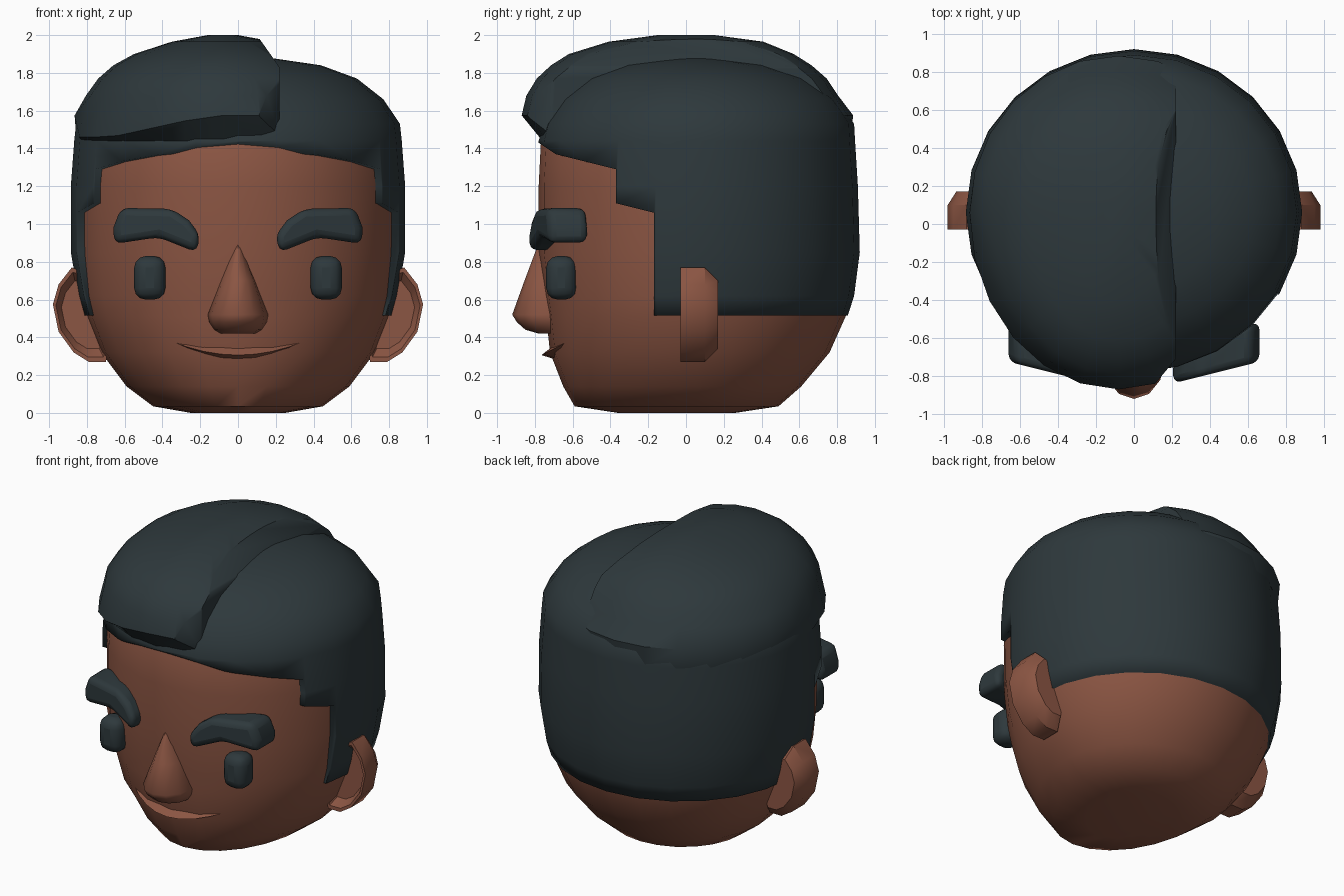
import bpy, bmesh
from math import sin, cos, pi, radians

if "Cube" in bpy.data.objects:
    bpy.data.objects.remove(bpy.data.objects["Cube"])


def material(name, rgb):
    m = bpy.data.materials.new(name)
    m.diffuse_color = (*rgb, 1)
    m.use_nodes = True
    m.node_tree.nodes["Principled BSDF"].inputs["Base Color"].default_value = m.diffuse_color
    return m


SKIN = material("skin", (0.26, 0.092, 0.056))
HAIR = material("dark_hair", (0.027, 0.04, 0.045))


def finish(name, bm, mat, angle=40, bevel=0):
    bmesh.ops.recalc_face_normals(bm, faces=bm.faces)
    me = bpy.data.meshes.new(name)
    bm.to_mesh(me)
    bm.free()
    ob = bpy.data.objects.new(name, me)
    bpy.context.collection.objects.link(ob)
    if mat:
        me.materials.append(mat)
    if bevel:
        b = ob.modifiers.new("bevel", 'BEVEL')
        b.width, b.segments = bevel, 3
    bpy.ops.object.select_all(action='DESELECT')
    bpy.context.view_layer.objects.active = ob
    ob.select_set(True)
    bpy.ops.object.shade_smooth_by_angle(angle=radians(angle))
    return ob


def bridge(rings):
    """Skin a list of equal-length closed rings and cap both ends."""
    bm = bmesh.new()
    vs = [[bm.verts.new(p) for p in r] for r in rings]
    n = len(vs[0])
    for a, b in zip(vs, vs[1:]):
        for i in range(n):
            bm.faces.new((a[i], a[(i + 1) % n], b[(i + 1) % n], b[i]))
    bm.faces.new(vs[0])
    bm.faces.new(vs[-1])
    return bm


def oval(z, hw, front, back, n=24, cx=0.0, cy=0.06):
    """Horizontal ring with separate front and back depths."""
    pts = []
    for i in range(n):
        a = 2 * pi * i / n
        s = sin(a)
        pts.append((cx + hw * cos(a), cy + s * ((back - cy) if s > 0 else (cy - front)), z))
    return pts


# Head
finish("head", bridge([oval(*r) for r in (
    (0.0, .25, -.36, .26), (.035, .45, -.59, .49), (.14, .59, -.65, .61),
    (.32, .725, -.72, .76), (.51, .80, -.74, .845), (.62, .825, -.755, .87),
    (.85, .845, -.78, .895), (1.2, .85, -.78, .89), (1.44, .83, -.768, .86),
    (1.53, .80, -.72, .84), (1.64, .68, -.6, .7))]), SKIN, 50)

# Hair cap: full dome, with the face and neck region cut away
hair = finish("hair_cap", bridge([oval(*r) for r in (
    (.4, .78, -.74, .80), (.51, .815, -.755, .855), (.62, .845, -.77, .89),
    (.85, .885, -.79, .92), (1.2, .885, -.79, .91), (1.44, .867, -.78, .895),
    (1.53, .857, -.755, .89), (1.66, .77, -.67, .80), (1.77, .63, -.54, .65),
    (1.84, .44, -.36, .45), (1.875, .2, -.12, .2))]), HAIR, 50)
profile = [(-1.3, -.2), (-1.3, 1.45), (-.78, 1.43), (-.69, 1.37), (-.37, 1.29), (-.37, 1.11),
           (-.17, 1.06), (-.17, .515), (1.3, .515), (1.3, -.2)]
cutter = finish("hairline_cutter", bridge([[(x, y, z) for y, z in profile] for x in (-1.2, 1.2)]), None)
cutter.hide_render = True
cut = hair.modifiers.new("hairline", 'BOOLEAN')
cut.operation, cut.solver, cut.object = 'DIFFERENCE', 'EXACT', cutter
bpy.context.view_layer.objects.active = hair
bpy.ops.object.modifier_move_to_index(modifier="hairline", index=0)
bpy.ops.object.modifier_apply(modifier="hairline")
bpy.data.objects.remove(cutter)

# Raised swept hair, sliced along the parting
rings = [oval(*r, cx=-.08) for r in (
    (1.44, .775, -.76, .87), (1.575, .785, -.87, .885), (1.68, .725, -.845, .805),
    (1.77, .66, -.79, .745), (1.84, .58, -.715, .665), (1.90, .47, -.62, .57),
    (1.965, .27, -.41, .41), (2.0, .08, -.15, .15))]
rings[1] = [(x, y, max(1.46, z - .22 * max(0, -.15 - x)) if y < 0 else z) for x, y, z in rings[1]]
bm = bridge(rings)
for co, no in (((.22, 0, 0), (1, 0, 0)), ((.1, 0, 2), (.17, 0, .12)), ((.12, -.83, 0), (.12, -.1, 0))):
    res = bmesh.ops.bisect_plane(bm, geom=bm.verts[:] + bm.edges[:] + bm.faces[:],
                                 plane_co=co, plane_no=no, clear_outer=True)
    edges = [e for e in bm.edges if e.is_boundary]
    bmesh.ops.contextual_create(bm, geom=edges)
finish("hair_sweep", bm, HAIR, 40)

# Nose
finish("nose", bridge([oval(*r, n=12, cy=-.72) for r in (
    (.42, .09, -.78, -.6), (.44, .125, -.85, -.6), (.48, .152, -.895, -.6), (.52, .16, -.92, -.6),
    (.70, .095, -.855, -.6), (.86, .03, -.795, -.65), (.89, .01, -.78, -.7))]), SKIN, 50)

# Lower lip: wedge section swept across the face
lip = []
for i in range(9):
    t = (i - 4) / 4
    x, k = .36 * t, t * t
    top = .365 + .02 * k
    low = top - .057 * (1 - k) - .002
    yf = -.765 + .15 * k
    lip.append([(x, -.69 + .09 * k, top), (x, yf, low), (x, -.67 + .09 * k, low - .03 * (1 - k))])
finish("lip", bridge(lip), SKIN, 30)

brow = [(.20, .94), (.26, 1.02), (.35, 1.08), (.62, 1.085), (.66, .98), (.655, .895), (.42, .93), (.22, .85)]
ear = [(.70, .27), (.79, .27), (.87, .32), (.95, .43), (.98, .575), (.95, .68), (.88, .77),
       (.80, .74), (.72, .60), (.67, .40)]


def ear_ring(s, y, k):
    return [(s * (.82 + (x - .82) * k), y, .52 + (z - .52) * k) for x, z in ear]


for s, side in ((1, "right"), (-1, "left")):
    # Eyebrow, angled to follow the face
    finish("eyebrow_" + side, bridge([[(s * x, -.89 + .25 * x + d, z) for x, z in brow]
                                      for d in (0, .21)]), HAIR, 50, bevel=.04)
    # Eye: rounded block
    bm = bmesh.new()
    bmesh.ops.create_cube(bm, size=1)
    bmesh.ops.scale(bm, vec=(.165, .16, .23), verts=bm.verts)
    bmesh.ops.translate(bm, vec=(s * .467, -.66, .715), verts=bm.verts)
    finish("eye_" + side, bm, HAIR, 50, bevel=.06)
    # Ear: dished front, tapered back
    finish("ear_" + side, bridge([ear_ring(s, .02, .72), ear_ring(s, -.03, .9), ear_ring(s, -.03, 1),
                                  ear_ring(s, .1, 1), ear_ring(s, .17, .72)]), SKIN, 35)
